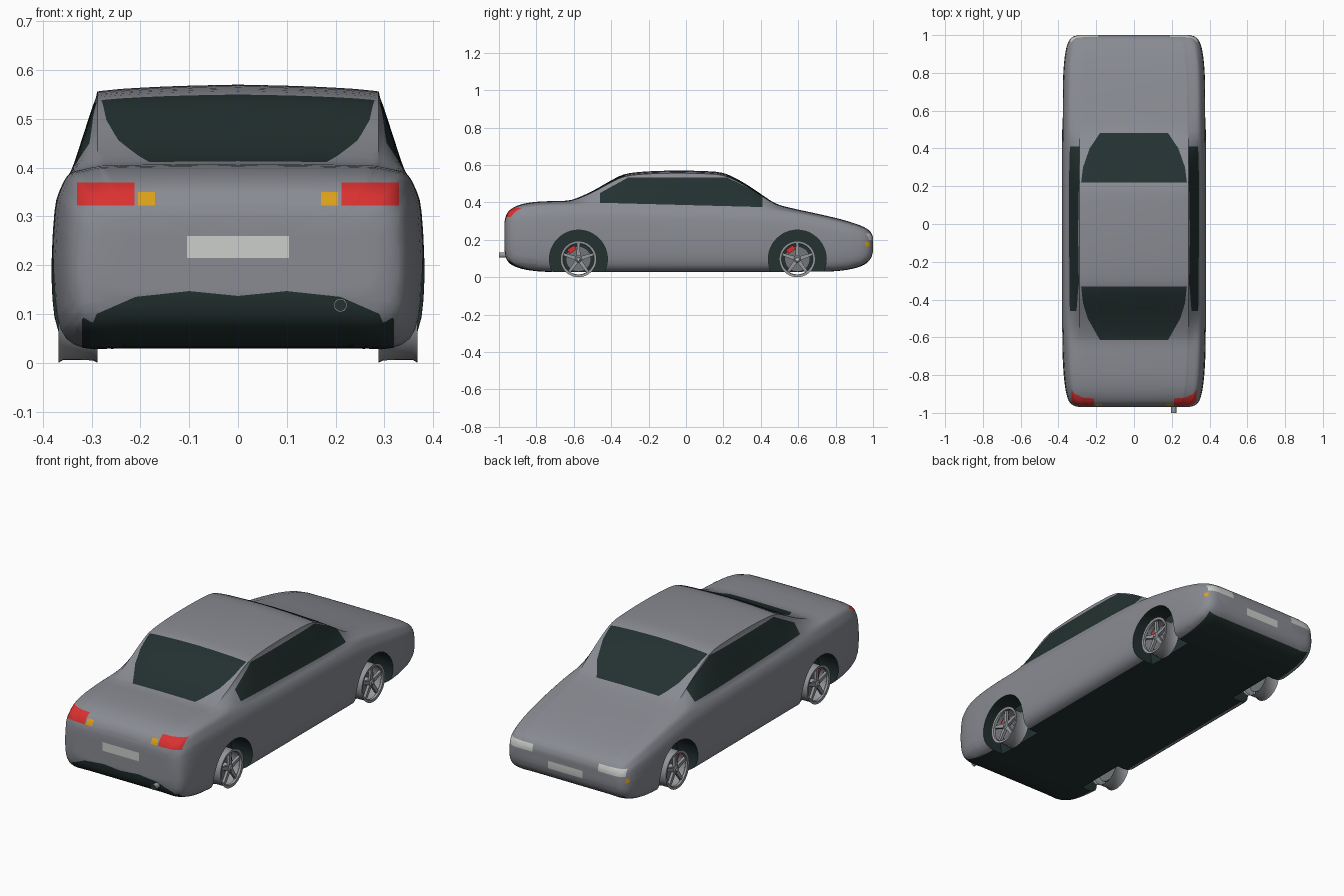
import bpy, bmesh, math
from mathutils import Vector, Matrix

cube = bpy.data.objects.get("Cube")
if cube:
    bpy.data.objects.remove(cube, do_unlink=True)

# Materials, shared in the same slot order by every part
COLOURS = {
    "body_grey": (0.25, 0.26, 0.29),
    "dark_glass_and_trim": (0.017, 0.031, 0.03),
    "signal_red": (0.7, 0.03, 0.03),
    "amber": (0.7, 0.35, 0.01),
    "plate_white": (0.6, 0.62, 0.6),
    "wheel_alloy": (0.31, 0.32, 0.34),
    "brake_steel": (0.17, 0.18, 0.19),
}
MATS = []
for label, rgb in COLOURS.items():
    m = bpy.data.materials.new(label)
    m.use_nodes = True
    m.diffuse_color = (*rgb, 1)
    m.node_tree.nodes["Principled BSDF"].inputs["Base Color"].default_value = (*rgb, 1)
    MATS.append(m)
GREY, DARK, RED, AMBER, WHITE, ALLOY, STEEL = range(len(MATS))


def make(name, bm, mat=None, smooth=True):
    if mat is not None:
        for f in bm.faces:
            f.material_index = mat
    bmesh.ops.recalc_face_normals(bm, faces=bm.faces)
    me = bpy.data.meshes.new(name)
    bm.to_mesh(me)
    bm.free()
    for m in MATS:
        me.materials.append(m)
    ob = bpy.data.objects.new(name, me)
    bpy.context.collection.objects.link(ob)
    if smooth:
        soften(ob)
    return ob


def soften(ob):
    bpy.ops.object.select_all(action="DESELECT")
    ob.select_set(True)
    bpy.context.view_layer.objects.active = ob
    bpy.ops.object.shade_smooth_by_angle(angle=math.radians(35))


def spline(points, steps):
    """Smooth curve through points of any dimension."""
    pts = [Vector(p) for p in points]
    pts = [pts[0]] + pts + [pts[-1]]
    out = []
    for a, b, c, d in zip(pts, pts[1:], pts[2:], pts[3:]):
        for i in range(steps):
            t = i / steps
            out.append(b + (c - a) * (t / 2) + (a * 2 - b * 5 + c * 4 - d) * (t * t / 2)
                       + (b * 3 - a - c * 3 + d) * (t ** 3 / 2))
    return out + [pts[-1]]


def spin(name, profile, centre, axis, mat, closed=True, segments=40):
    """Turn a profile of (distance along axis, radius) about an axis."""
    bm = bmesh.new()
    along = Vector(axis)
    side = along.orthogonal().normalized()
    vs = [bm.verts.new(Vector(centre) + along * d + side * r) for d, r in profile]
    pairs = list(zip(vs, vs[1:])) + ([(vs[-1], vs[0])] if closed else [])
    es = [bm.edges.new(p) for p in pairs]
    bmesh.ops.spin(bm, geom=vs + es, cent=centre, axis=along, angle=2 * math.pi,
                   steps=segments, use_merge=True)
    bmesh.ops.remove_doubles(bm, verts=bm.verts, dist=1e-5)
    return make(name, bm, mat)


# Body shell: stations of y, bottom, deck height, roof height, half width
STATIONS = [
    (-0.97, 0.14, 0.30, 0.30, 0.285), (-0.96, 0.10, 0.335, 0.335, 0.322),
    (-0.935, 0.07, 0.365, 0.365, 0.346), (-0.88, 0.048, 0.39, 0.39, 0.362),
    (-0.80, 0.035, 0.403, 0.403, 0.372), (-0.70, 0.03, 0.408, 0.408, 0.378),
    (-0.61, 0.03, 0.409, 0.414, 0.381), (-0.50, 0.03, 0.409, 0.461, 0.382),
    (-0.41, 0.03, 0.408, 0.512, 0.382), (-0.33, 0.03, 0.406, 0.550, 0.382),
    (-0.23, 0.03, 0.404, 0.564, 0.382), (-0.08, 0.03, 0.401, 0.570, 0.382),
    (0.08, 0.03, 0.398, 0.568, 0.382), (0.20, 0.03, 0.395, 0.557, 0.382),
    (0.30, 0.03, 0.391, 0.510, 0.382), (0.39, 0.03, 0.387, 0.452, 0.382),
    (0.48, 0.03, 0.380, 0.394, 0.381), (0.58, 0.03, 0.364, 0.366, 0.380),
    (0.70, 0.031, 0.340, 0.340, 0.378), (0.82, 0.036, 0.312, 0.312, 0.373),
    (0.91, 0.052, 0.285, 0.285, 0.363), (0.963, 0.075, 0.262, 0.262, 0.348),
    (0.99, 0.105, 0.238, 0.238, 0.325), (1.0, 0.14, 0.212, 0.212, 0.295),
]
# Half section: width share, height share of lower body, share of cabin rise
SECTION = [
    (0, 0, 0), (0.6, 0, 0), (0.84, 0, 0), (0.965, 0.1, 0), (1, 0.38, 0),
    (0.985, 0.74, 0), (0.95, 0.87, 0), (0.905, 0.945, 0), (0.83, 0.97, 0.46),
    (0.762, 0.985, 0.88), (0.72, 0.99, 0.95), (0.38, 0.997, 0.985), (0, 1, 1),
]
half = spline(SECTION, 3)
loop = half + [Vector((-p.x, p.y, p.z)) for p in half[-2:0:-1]]
bm = bmesh.new()
rings = []
for y, low, deck, roof, w in spline(STATIONS, 3):
    rings.append([bm.verts.new((w * u, y, low + (deck - low) * v + (roof - deck) * c))
                  for u, v, c in loop])
for r0, r1 in zip(rings, rings[1:]):
    for i in range(len(loop)):
        j = (i + 1) % len(loop)
        bm.faces.new((r0[i], r0[j], r1[j], r1[i]))
bm.faces.new(rings[0])
bm.faces.new(rings[-1])
bmesh.ops.recalc_face_normals(bm, faces=bm.faces)


def paint(poly, axis, mat, test):
    """Cut a convex outline, projected along an axis, into the shell and colour it."""
    a, b = [i for i in range(3) if i != axis]
    mid = [sum(p[k] for p in poly) / len(poly) for k in (0, 1)]
    planes = []
    for p, q in zip(poly, poly[1:] + poly[:1]):
        co, no = Vector(), Vector()
        co[a], co[b] = p
        no[a], no[b] = q[1] - p[1], p[0] - q[0]
        if no[a] * (mid[0] - p[0]) + no[b] * (mid[1] - p[1]) > 0:
            no.negate()
        planes.append((co, no.normalized()))

    def region():
        bm.normal_update()
        return [f for f in bm.faces if test(f.calc_center_median(), f.normal)]

    for co, no in planes:
        fs = region()
        geom = fs + list({e for f in fs for e in f.edges}) + list({v for f in fs for v in f.verts})
        bmesh.ops.bisect_plane(bm, geom=geom, dist=1e-5, plane_co=co, plane_no=no)
    for f in region():
        c = f.calc_center_median()
        if all((c - co).dot(no) < 1e-5 for co, no in planes):
            f.material_index = mat


def box(x0, x1, z0, z1):
    return [(x0, z0), (x1, z0), (x1, z1), (x0, z1)]


def rear(c, n):
    return c.y < -0.7 and n.y < -0.1


def nose(c, n):
    return c.y > 0.8 and n.y > 0.1


# Windows
SIDE_GLASS = [(-0.46, 0.398), (-0.46, 0.45), (-0.31, 0.533), (0.22, 0.533), (0.41, 0.44), (0.41, 0.375)]
FRONT_GLASS = [(0.18, 0.482), (0.235, 0.4), (0.27, 0.3), (0.28, 0.22)]
REAR_GLASS = [(0.18, -0.615), (0.245, -0.5), (0.27, -0.42), (0.28, -0.33)]
for s in (1, -1):
    paint(SIDE_GLASS, 0, DARK, lambda c, n: c.x * s > 0.2 and n.x * s > 0.4 and c.z > 0.33)
for outline in (FRONT_GLASS, REAR_GLASS):
    paint(outline + [(-x, y) for x, y in reversed(outline)], 2, DARK,
          lambda c, n: n.z > 0.3 and c.z > 0.36 and abs(c.y) < 0.7)

# Underside and rear valance
paint([(-0.32, -0.96), (0.32, -0.96), (0.32, 0.97), (-0.32, 0.97)], 2, DARK,
      lambda c, n: n.z < -0.55)
VALANCE = [(0, 0.01), (0, 0.137), (0.1, 0.147), (0.21, 0.135), (0.29, 0.1), (0.325, 0.01)]
for s in (1, -1):
    paint([(s * x, z) for x, z in VALANCE], 1, DARK, rear)

# Lamps and number plates
for s in (1, -1):
    paint(box(s * 0.212, s * 0.33, 0.322, 0.37), 1, RED, rear)
    paint(box(s * 0.17, s * 0.205, 0.322, 0.35), 1, AMBER, rear)
    paint(box(s * 0.19, s * 0.335, 0.198, 0.235), 1, WHITE, nose)
    paint(box(s * 0.335, s * 0.348, 0.165, 0.187), 1, AMBER, nose)
paint(box(-0.105, 0.105, 0.215, 0.26), 1, WHITE, rear)
paint(box(-0.1, 0.1, 0.135, 0.175), 1, WHITE, nose)
body = make("body_shell", bm, smooth=False)

# Wheel arches cut through the shell
AXLES = {"rear": -0.575, "front": 0.595}
HUB_Z = 0.097
for y in AXLES.values():
    for s in (1, -1):
        cutter = spin("arch_cutter", [(0.26, 0), (0.26, 0.155), (0.5, 0.155), (0.5, 0)],
                      (0, y, HUB_Z), (s, 0, 0), DARK, closed=False, segments=48)
        cutter.hide_render = True
        bpy.context.view_layer.objects.active = body
        mod = body.modifiers.new("arch", "BOOLEAN")
        mod.operation, mod.solver, mod.object = "DIFFERENCE", "EXACT", cutter
        bpy.ops.object.modifier_apply(modifier=mod.name)
        bpy.data.objects.remove(cutter, do_unlink=True)
soften(body)

# Wheels with spokes, brake disc and caliper
RIM = [(0.288, 0.097), (0.295, 0.09), (0.35, 0.088), (0.355, 0.082), (0.366, 0.084),
       (0.368, 0.097), (0.358, 0.091), (0.298, 0.092)]
for end, y in AXLES.items():
    for side, s in (("left", 1), ("right", -1)):
        tag = f"{end}_{side}"
        hub, axis = Vector((0, y, HUB_Z)), (s, 0, 0)
        spin("rim_" + tag, RIM, hub, axis, ALLOY)
        spin("hub_" + tag, [(0.3, 0), (0.3, 0.02), (0.358, 0.02), (0.364, 0.012), (0.364, 0)],
             hub, axis, ALLOY, closed=False, segments=20)
        spin("hub_cap_" + tag, [(0.36, 0), (0.36, 0.009), (0.368, 0.007), (0.368, 0)],
             hub, axis, WHITE, closed=False, segments=16)
        spin("brake_disc_" + tag, [(0.312, 0), (0.312, 0.068), (0.322, 0.068), (0.322, 0)],
             hub, axis, STEEL, closed=False)
        bm = bmesh.new()
        for k in range(5):
            new = bmesh.ops.create_cube(bm, size=1)["verts"]
            for v in new:
                outer = v.co.z > 0
                v.co = Vector((s * (0.352 + v.co.x * 0.014), v.co.y * (0.014 if outer else 0.022),
                               0.088 if outer else 0.012))
            bmesh.ops.rotate(bm, verts=new, cent=(0, 0, 0),
                             matrix=Matrix.Rotation(k * math.tau / 5, 3, "X"))
        bmesh.ops.translate(bm, verts=bm.verts, vec=hub)
        make("spokes_" + tag, bm, ALLOY, smooth=False)
        bm = bmesh.new()
        bmesh.ops.create_cube(bm, size=1)
        bmesh.ops.scale(bm, verts=bm.verts, vec=(0.03, 0.045, 0.026))
        bmesh.ops.translate(bm, verts=bm.verts, vec=(s * 0.322, 0, 0.062))
        bmesh.ops.rotate(bm, verts=bm.verts, cent=(0, 0, 0), matrix=Matrix.Rotation(0.6, 3, "X"))
        bmesh.ops.translate(bm, verts=bm.verts, vec=hub)
        make("brake_caliper_" + tag, bm, RED, smooth=False)

# Exhaust pipe with dark bore
PIPE = (0.21, -1, 0.118)
spin("exhaust_pipe", [(0, 0.014), (0.1, 0.014), (0.1, 0.011), (0, 0.011)], PIPE, (0, 1, 0), ALLOY, segments=20)
spin("exhaust_bore", [(0.006, 0), (0.006, 0.0115), (0.09, 0.0115), (0.09, 0)], PIPE, (0, 1, 0), DARK,
     closed=False, segments=20)
